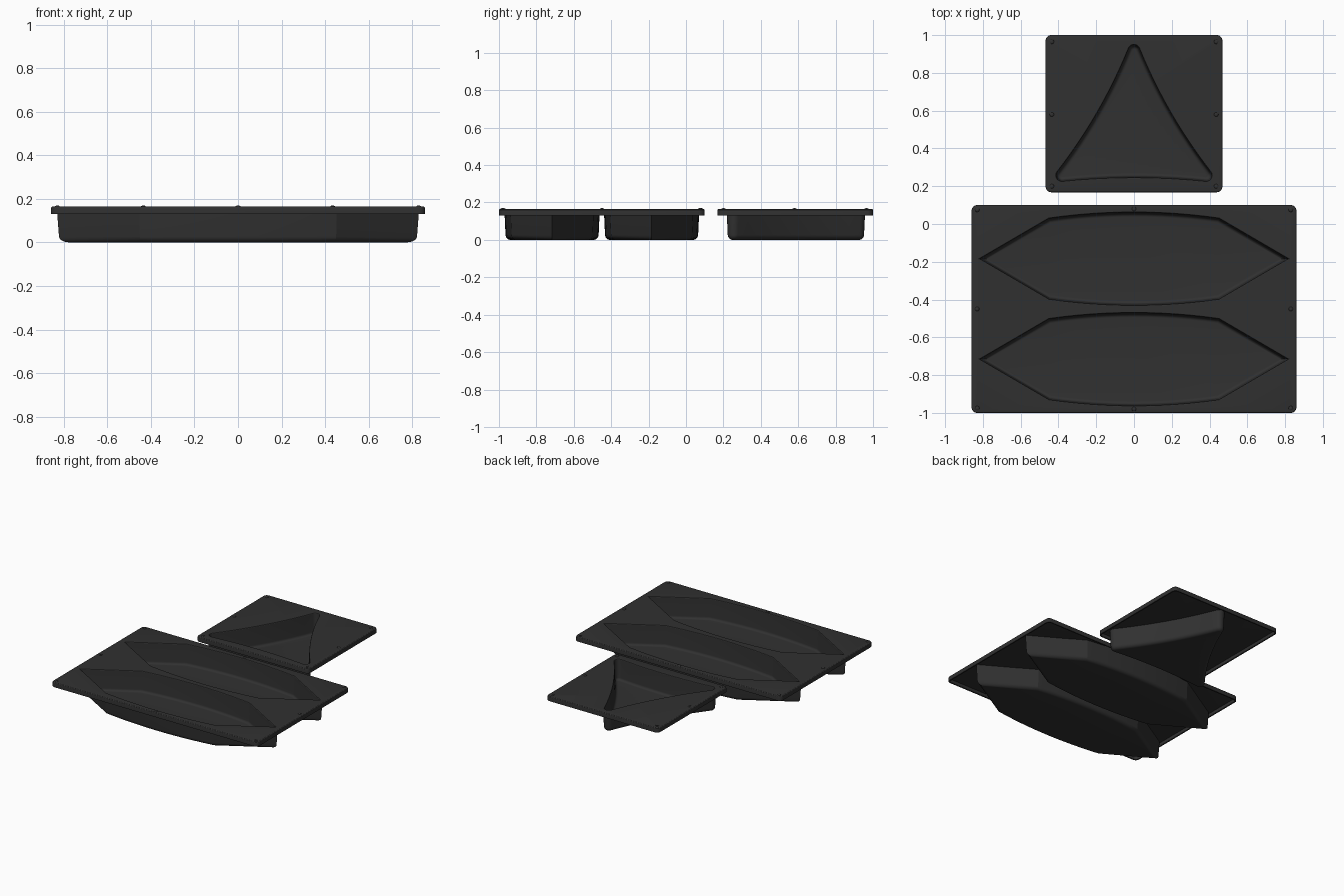
import bpy, bmesh, math
from mathutils import Vector

if "Cube" in bpy.data.objects:
    bpy.data.objects.remove(bpy.data.objects["Cube"])

TOP, LIP, SHEET = 0.165, 0.13, 0.01

plastic = bpy.data.materials.new("charcoal plastic")
plastic.diffuse_color = (0.03, 0.03, 0.03, 1)
plastic.use_nodes = True
plastic.node_tree.nodes["Principled BSDF"].inputs["Base Color"].default_value = plastic.diffuse_color


def finish(ob):
    ob.data.materials.append(plastic)
    bpy.ops.object.select_all(action='DESELECT')
    ob.select_set(True)
    bpy.context.view_layer.objects.active = ob
    for m in list(ob.modifiers):
        bpy.ops.object.modifier_apply(modifier=m.name)
    bpy.ops.object.shade_smooth_by_angle(angle=math.radians(20))


def polar(a, r):
    return Vector((math.cos(a), math.sin(a))) * r


def rounded_polygon(centres, r, sags, n_edge, n_arc):
    """Counter-clockwise outline with round corners and inward-bowed sides."""
    info = []
    for i, p in enumerate(centres):
        q = centres[(i + 1) % len(centres)]
        d = q - p
        info.append((p, q, math.atan2(d.y, d.x) - math.pi / 2, 4 * sags[i] / d.length))
    pts = []
    for i, (p, q, a, bend) in enumerate(info):
        start, end = p + polar(a + bend, r), q + polar(a - bend, r)
        for k in range(1, n_edge):
            t = k / n_edge
            pts.append(start.lerp(end, t) - polar(a, 4 * sags[i] * t * (1 - t)))
        nxt = info[(i + 1) % len(info)]
        a0 = a - bend
        sweep = (nxt[2] + nxt[3] - a0) % math.tau
        pts += [q + polar(a0 + sweep * k / n_arc, r) for k in range(n_arc + 1)]
    return pts


def plate_outline(x0, x1, y0, y1, r=0.03):
    c = [Vector(v) for v in ((x0 + r, y0 + r), (x1 - r, y0 + r), (x1 - r, y1 - r), (x0 + r, y1 - r))]
    return rounded_polygon(c, r, [0] * 4, 1, 6)


def long_pocket(cy):
    """Pointed six-sided outline with bowed long sides."""
    upper = []
    for k in range(13):
        x = 0.45 - 0.9 * k / 12
        upper.append(Vector((x, 0.213 + 0.032 * (1 - (x / 0.45) ** 2))))
    half = [Vector((0.815, 0))] + upper
    return [v + Vector((0, cy)) for v in half] + [Vector((-v.x, cy - v.y)) for v in half]


def inset(pts, d):
    """Mitred inward offset of a counter-clockwise outline."""
    out = []
    for i, p in enumerate(pts):
        e0 = (p - pts[i - 1]).normalized()
        e1 = (pts[(i + 1) % len(pts)] - p).normalized()
        n0, n1 = Vector((-e0.y, e0.x)), Vector((-e1.y, e1.x))
        out.append(p + (n0 + n1) * (d / (1 + n0.dot(n1))))
    return out


def make_tray(name, outline, pockets):
    bm = bmesh.new()

    def ring(pts, z):
        return [bm.verts.new((p.x, p.y, z)) for p in pts]

    def stack(pts, steps):
        """Join successive insets of one outline; return first and last rings."""
        rings = [ring(inset(pts, d), z) for d, z in steps]
        for a, b in zip(rings, rings[1:]):
            for i in range(len(a)):
                bm.faces.new((a[i - 1], a[i], b[i], b[i - 1]))
        return rings[0], rings[-1]

    borders = []
    # rolled rim and skirt
    rim = [(0.008, TOP), (0.004, TOP - 0.001), (0.001, TOP - 0.004), (0, TOP - 0.008), (0, LIP)]
    borders.append(stack(outline, rim)[0])
    # pocket lip, drafted wall, bottom fillet and floor
    f = 0.018
    for pocket in pockets:
        steps = [(-0.006, TOP), (-0.002, TOP - 0.002), (0, TOP - 0.006)]
        for k in range(7):
            a = math.pi / 2 * k / 6
            steps.append((0.006 + f * (1 - math.cos(a)), SHEET + f * (1 - math.sin(a))))
        first, last = stack(pocket, steps)
        borders.append(first)
        bm.faces.new(last)
    # flat deck around the pockets
    edges = [bm.edges.get((b[i - 1], b[i])) for b in borders for i in range(len(b))]
    bmesh.ops.triangle_fill(bm, edges=edges, use_beauty=True)
    bmesh.ops.recalc_face_normals(bm, faces=bm.faces)
    bm.normal_update()
    deck = max(bm.faces, key=lambda g: g.calc_center_median().z)
    if deck.normal.z < 0:
        bmesh.ops.reverse_faces(bm, faces=bm.faces)
    me = bpy.data.meshes.new(name)
    bm.to_mesh(me)
    bm.free()
    ob = bpy.data.objects.new(name, me)
    bpy.context.collection.objects.link(ob)
    # thin sheet wall
    s = ob.modifiers.new("sheet", 'SOLIDIFY')
    s.thickness, s.offset, s.use_even_offset = SHEET, -1, True
    finish(ob)


def stacking_bumps(name, spots):
    for x, y in spots:
        bpy.ops.mesh.primitive_uv_sphere_add(segments=12, ring_count=8, radius=0.012,
                                             location=(x, y, TOP - 0.001))
        ob = bpy.context.object
        ob.name, ob.scale.z = name, 0.5
        finish(ob)


# wide tray with two long pockets
make_tray("wide_tray", plate_outline(-0.86, 0.86, -1.0, 0.1),
          [long_pocket(-0.184), long_pocket(-0.716)])
stacking_bumps("wide_tray_bump", [(x, y) for x in (-0.83, 0.83) for y in (-0.975, -0.45, 0.075)]
               + [(0, -0.98), (0, 0.08)])

# small tray with a three-cornered pocket
corners = [Vector((-0.382, 0.257)), Vector((0.382, 0.257)), Vector((0, 0.918))]
make_tray("small_tray", plate_outline(-0.468, 0.468, 0.168, 1.0),
          [rounded_polygon(corners, 0.03, [0.02, 0.026, 0.026], 12, 10)])
stacking_bumps("small_tray_bump", [(x, y) for x in (-0.435, 0.435) for y in (0.2, 0.58, 0.965)])
